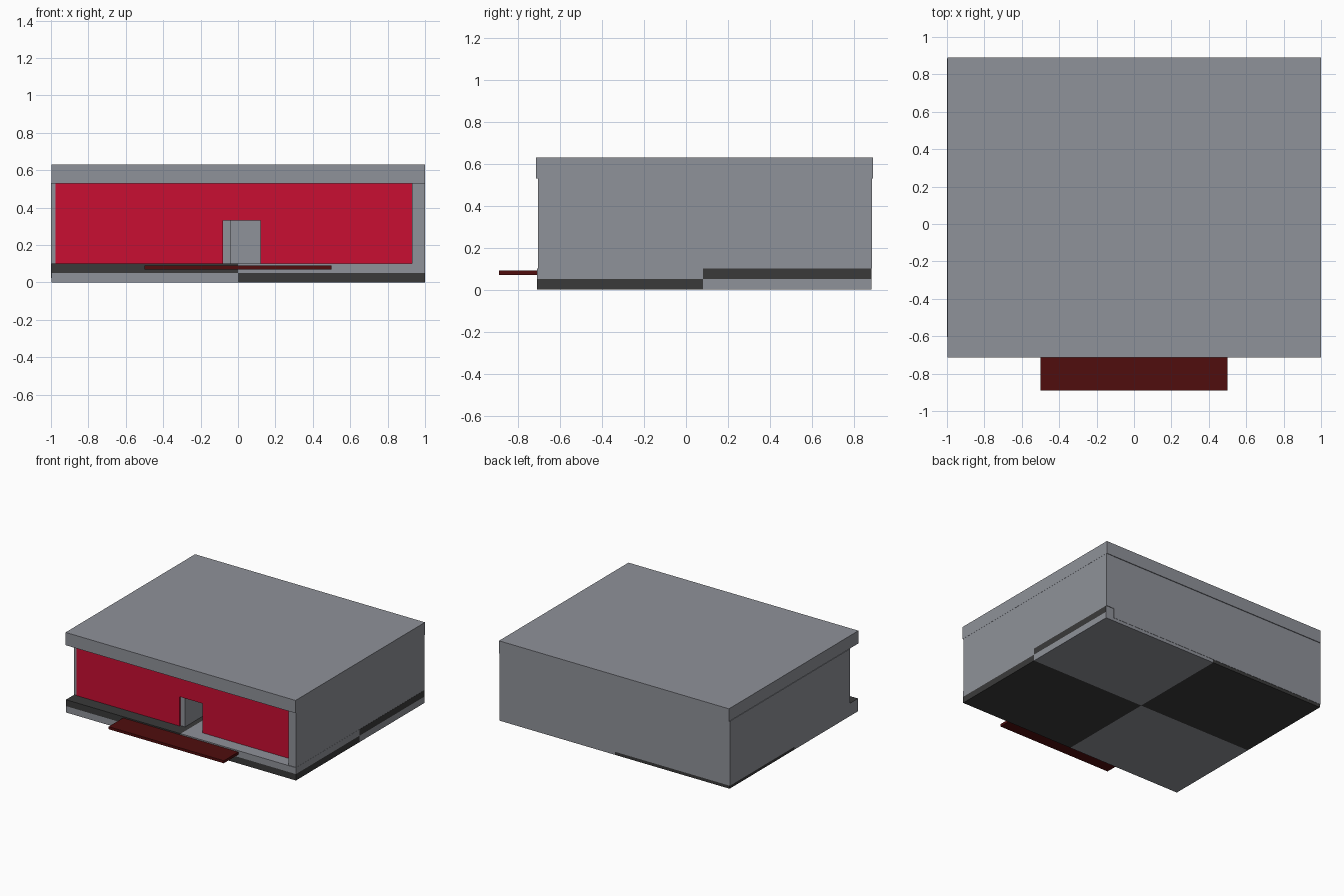
import bpy, bmesh
from mathutils import Vector

if "Cube" in bpy.data.objects:
    bpy.data.objects.remove(bpy.data.objects["Cube"])


def material(name, rgb):
    m = bpy.data.materials.new(name)
    m.diffuse_color = (*rgb, 1.0)
    m.use_nodes = True
    m.node_tree.nodes["Principled BSDF"].inputs["Base Color"].default_value = m.diffuse_color
    return m


GREY = material("concrete_grey", (0.275, 0.287, 0.319))
DARK = material("dark_grey", (0.042, 0.042, 0.042))
RED = material("facade_red", (0.578, 0.0044, 0.032))
MAROON = material("step_maroon", (0.08, 0.004, 0.004))


def finish(name, bm, mats):
    bmesh.ops.recalc_face_normals(bm, faces=bm.faces[:])
    me = bpy.data.meshes.new(name)
    bm.to_mesh(me)
    bm.free()
    for m in mats:
        me.materials.append(m)
    ob = bpy.data.objects.new(name, me)
    bpy.context.collection.objects.link(ob)
    return ob


def box_mesh(x, y, z):
    bm = bmesh.new()
    bmesh.ops.create_cube(bm, size=1)
    for v in bm.verts:
        v.co = Vector([(r[0] + r[1]) / 2 + c * (r[1] - r[0])
                       for r, c in zip((x, y, z), v.co)])
    return bm


def box(name, x, y, z, mat):
    return finish(name, box_mesh(x, y, z), [mat])


# Foundation: two-tone quadrants on each side
CX, CY, CZ = 0.0, 0.08, 0.05
bm = box_mesh((-0.996, 1.0), (-0.71, 0.882), (0.0, 0.1))
for co, no in (((CX, 0, 0), (1, 0, 0)), ((0, CY, 0), (0, 1, 0)), ((0, 0, CZ), (0, 0, 1))):
    bmesh.ops.bisect_plane(bm, geom=bm.verts[:] + bm.edges[:] + bm.faces[:],
                           plane_co=co, plane_no=no)
bm.normal_update()
for f in bm.faces:
    c, n = f.calc_center_median(), f.normal
    right, back, high = c.x > CX, c.y > CY, c.z > CZ
    if n.z < -0.5:
        dark = right != back
    elif n.z > 0.5:
        dark = right == back
    elif n.y < -0.5:
        dark = right != high
    elif n.x > 0.5:
        dark = back == high
    elif n.y > 0.5:
        dark = not right and not high
    else:
        dark = back and not high
    f.material_index = int(dark)
finish("foundation", bm, [GREY, DARK])

# Flat roof slab
box("roof", (-0.996, 1.0), (-0.715, 0.89), (0.53, 0.63), GREY)

# Outer walls: the right one reaches the front edge, the left one stops short
box("right_wall", (0.93, 0.999), (-0.705, 0.886), (0.1, 0.53), GREY)
box("left_wall", (-1.0, -0.935), (-0.605, 0.884), (0.025, 0.531), GREY)
box("back_wall", (-0.935, 0.93), (0.82, 0.884), (0.025, 0.53), GREY)

# Red front wall with doorway, drawn as one outline and extruded
bm = bmesh.new()
outline = [(-0.975, 0.1), (-0.08, 0.1), (-0.08, 0.33), (0.12, 0.33),
           (0.12, 0.1), (0.93, 0.1), (0.93, 0.53), (-0.975, 0.53)]
face = bm.faces.new([bm.verts.new((x, -0.61, z)) for x, z in outline])
ext = bmesh.ops.extrude_face_region(bm, geom=[face])
for v in ext["geom"]:
    if isinstance(v, bmesh.types.BMVert):
        v.co.y += 0.01
finish("front_wall", bm, [RED])

# Inner partition seen through the doorway
box("partition_wall", (-0.1, -0.04), (-0.599, 0.82), (0.1, 0.53), GREY)

# Entrance step
box("front_step", (-0.5, 0.5), (-0.89, -0.70), (0.07, 0.09), MAROON)
